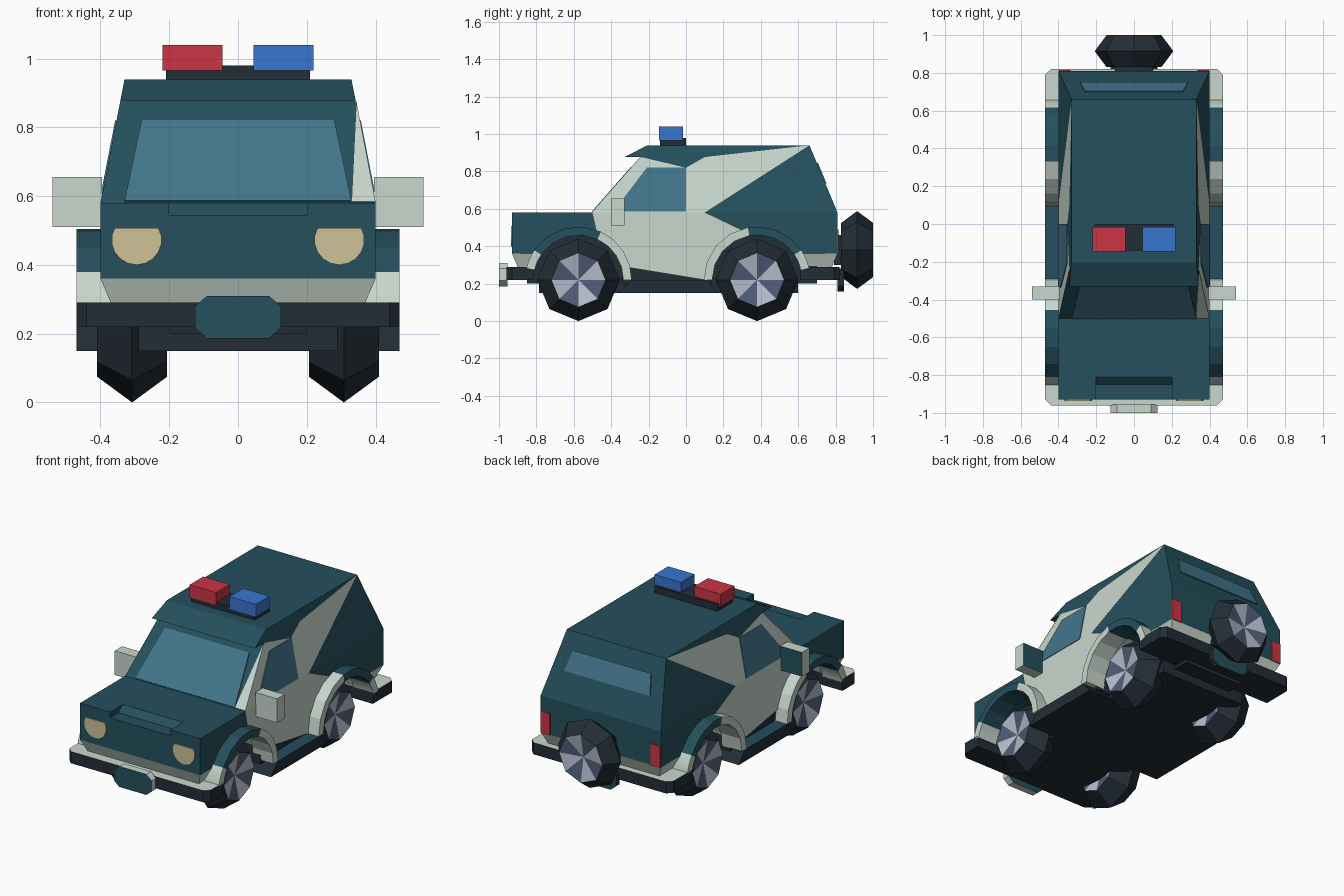
import bpy, bmesh, math
from mathutils import Vector

cube = bpy.data.objects.get("Cube")
if cube:
    bpy.data.objects.remove(cube, do_unlink=True)


def material(name, r, g, b):
    m = bpy.data.materials.new(name)
    m.use_nodes = True
    m.diffuse_color = (r, g, b, 1)
    m.node_tree.nodes["Principled BSDF"].inputs["Base Color"].default_value = (r, g, b, 1)
    return m


TEAL = material("dark teal paint", .018, .08, .11)
PALE = material("pale grey green paint", .58, .68, .61)
DARK = material("dark trim and rubber", .017, .026, .037)
GLASS = material("blue glass", .055, .18, .26)
LAMP = material("warm lamp", .62, .54, .31)
RED = material("red lens", .6, .035, .06)
BLUE = material("blue lens", .04, .18, .62)
HUB = material("light steel", .46, .51, .61)
SLATE = material("slate steel", .08, .107, .18)


def finish(name, bm, mats):
    me = bpy.data.meshes.new(name)
    bm.to_mesh(me)
    bm.free()
    for m in mats:
        me.materials.append(m)
    ob = bpy.data.objects.new(name, me)
    bpy.context.collection.objects.link(ob)
    return ob


def loft(name, a, b, mat, second=None, rule=None):
    """Solid between two matching rings; faces whose normal fits the rule get the second colour."""
    bm = bmesh.new()
    va, vb = [[bm.verts.new(p) for p in ring] for ring in (a, b)]
    bm.faces.new(va)
    bm.faces.new(vb[::-1])
    n = len(a)
    for i in range(n):
        j = (i + 1) % n
        bm.faces.new((va[j], va[i], vb[i], vb[j]))
    bmesh.ops.recalc_face_normals(bm, faces=bm.faces)
    bm.normal_update()
    if second:
        for f in bm.faces:
            f.material_index = int(rule(f.normal))
    return finish(name, bm, [mat, second] if second else [mat])


def box(name, x, y, z, mat, second=None, rule=None):
    ring = [(x[0], y[0]), (x[1], y[0]), (x[1], y[1]), (x[0], y[1])]
    return loft(name, [(*p, z[0]) for p in ring], [(*p, z[1]) for p in ring], mat, second, rule)


def plate(name, pts, out, mat, thick=.006):
    """Thin panel laid on a surface, growing along the out direction."""
    step = Vector(out).normalized() * thick
    return loft(name, [Vector(p) - step * .3 for p in pts], [Vector(p) + step for p in pts], mat)


def side_x(z):
    return .40 - max(0, z - .58) * .07 / .36


def taper_x(z):
    return .40 - (.36 - z) * .43


def across(name, pts, mat, rim=None, width=side_x):
    """Slab spanning the car from a side outline, with its own rim colour."""
    return loft(name, [(-width(z), y, z) for y, z in pts], [(width(z), y, z) for y, z in pts],
                mat, rim, lambda n: abs(n.x) < .5)


def both(name, pts, x0, x1, mat, second=None, rule=None):
    for s, side in ((1, "left"), (-1, "right")):
        loft(side + "_" + name, [(s * x0(z), y, z) for y, z in pts],
             [(s * x1(z), y, z) for y, z in pts], mat, second, rule)


def arc(cy, r, a0, a1, n=6):
    angles = [math.radians(a0 + (a1 - a0) * i / n) for i in range(n + 1)]
    return [(cy + r * math.cos(a), AXLE + r * math.sin(a)) for a in angles]


AXLE, FRONT, REAR, WELL = .22, -.575, .38, .25

# Lower body with arch openings
hood_side = arc(FRONT, WELL, 65, 146) + [(-.93, .36), (-.93, .58), (-.5, .58)]
both("hood_side", hood_side, lambda z: .2, side_x, TEAL)
hood_mid = arc(FRONT, WELL, 65, 146) + [(-.93, .36), (-.93, .545), (-.85, .545), (-.81, .58), (-.5, .58)]
across("hood_centre", hood_mid, TEAL, width=lambda z: .2)
across("front_valance", arc(FRONT, WELL, 146, 163, 2) + [(-.90, .29), (-.93, .36)], PALE, width=taper_x)
across("door_panel", [(-.5, .58), (.10, .58)] + arc(REAR, WELL, 100, 175)
       + [(.10, .22), (-.33, .29)] + arc(FRONT, WELL, 17, 65, 4), PALE)
across("rear_quarter", [(.10, .58), (.81, .58), (.81, .36)] + arc(REAR, WELL, 34, 100), TEAL)
across("rear_valance", [(.78, .29), (.81, .36)] + arc(REAR, WELL, 34, 17, 2), PALE, width=taper_x)

# Cabin
across("rear_cabin", [(.10, .58), (.81, .58), (.66, .94)], TEAL)
across("door_upper", [(-.5, .58), (.10, .58), (.66, .94), (.10, .877), (0, .82), (-.24, .877)], PALE, TEAL)
across("roof", [(-.24, .877), (0, .82), (.10, .877), (.66, .94), (-.20, .94)], TEAL)
across("visor", [(-.33, .877), (-.22, .877), (-.20, .94), (-.205, .94)], TEAL)


# Windows
def screen(x, z):
    return (x, -.5 + .26 * (z - .58) / .297, z)


def tailgate(x, z):
    return (x, .81 - .15 * (z - .58) / .36, z)


slope = (0, -.297, .26)
plate("windscreen", [screen(-.33, .583), screen(.33, .583), screen(.28, .82), screen(-.28, .82)], slope, GLASS)
plate("windscreen_pillar", [screen(.33, .582), screen(.40, .582), screen(.344, .875)], slope, PALE, .004)
plate("rear_window", [tailgate(-.285, .735), tailgate(.285, .735), tailgate(.26, .845), tailgate(-.26, .845)],
      (0, .36, .15), GLASS)
both("side_window", [(-.335, .587), (0, .587), (0, .82), (-.21, .82), (-.335, .655)],
     lambda z: side_x(z) - .004, lambda z: side_x(z) + .004, GLASS)

# Wheel arch flares
for name, cy, a0, a1, mat in (
        ("front_arch_back", FRONT, 0, 65, PALE), ("front_arch_top", FRONT, 65, 146, TEAL),
        ("front_arch_nose", FRONT, 146, 167, PALE), ("rear_arch_front", REAR, 100, 180, PALE),
        ("rear_arch_top", REAR, 34, 100, TEAL), ("rear_arch_tail", REAR, 13, 34, PALE)):
    both(name, arc(cy, .285, a0, a1, 4) + arc(cy, .24, a1, a0, 4), lambda z: .34, lambda z: .47, mat)

# Chassis, sills and running boards
box("chassis", (-.29, .29), (-.785, .6), (.15, .23), DARK)
box("inner_wells", (-.2, .2), (-.85, .7), (.2, .5), DARK)
box("sill", (-.39, .39), (-.34, .14), (.2, .3), DARK)
both("running_board", [(-.36, .15), (.17, .15), (.11, .22), (-.29, .22)],
     lambda z: .28, lambda z: .47, DARK, TEAL, lambda n: n.z > .9)

# Bumpers with painted tops
for name, tip, inner, d in (("front_bumper", -.96, -.815, .03), ("rear_bumper", .82, .61, -.03)):
    ring = [(-.44, tip), (.44, tip), (.47, tip + d), (.47, inner), (-.47, inner), (-.47, tip + d)]
    loft(name, [(*p, .22) for p in ring], [(*p, .29) for p in ring], DARK, PALE, lambda n: n.z > .9)


# Eight-sided licence panels
def panel(name, y0, y1, zc, rim):
    ring = [(-.125, -.032), (-.09, -.062), (.09, -.062), (.125, -.032),
            (.125, .032), (.09, .062), (-.09, .062), (-.125, .032)]
    loft(name, [(x, y0, zc + z) for x, z in ring], [(x, y1, zc + z) for x, z in ring],
         TEAL, rim, lambda n: abs(n.y) < .5)


panel("front_panel", -1, -.955, .248, PALE)
panel("rear_panel", .81, .845, .22, DARK)

# Lamps and mirrors
for s, side in ((1, "left"), (-1, "right")):
    disc = [(s * .295 + .073 * math.cos(a), -.93, min(.473 + .073 * math.sin(a), .508))
            for a in [math.radians(i * 20 + 30) for i in range(18)]
            if math.sin(a) < .5 or abs(math.cos(a)) > .85]
    plate(side + "_headlight", disc, (0, -1, 0), LAMP)
    plate(side + "_tail_light", [(s * x, .81, z) for x, z in ((.335, .36), (.398, .36), (.398, .49), (.335, .49))],
          (0, 1, 0), RED)
    box(side + "_mirror", sorted((s * .395, s * .54)), (-.40, -.33), (.51, .655),
        PALE, TEAL, lambda n: n.y > .9)
    box(side + "_beacon", sorted((s * .045, s * .22)), (-.145, -.015), (.965, 1.04), BLUE if s > 0 else RED)
box("beacon_bar", (-.21, .21), (-.14, 0), (.935, .98), DARK)


# Wheels: ridged tyre with dished, two-tone hubs
def wheel(name, centre, axis, tyre_r, hub_r, half):
    bm = bmesh.new()
    c, u, up = Vector(centre), Vector(axis), Vector((0, 0, 1))
    v = u.cross(up)
    rings = [[bm.verts.new(c + u * off + (v * math.sin(k * math.pi / 4) + up * math.cos(k * math.pi / 4)) * r)
              for k in range(8)] for off, r in ((-half, hub_r), (0, tyre_r), (half, hub_r))]
    for k in range(8):
        j = (k + 1) % 8
        for a, b in zip(rings, rings[1:]):
            bm.faces.new((a[k], a[j], b[j], b[k]))
    for ring, off in ((rings[0], -half), (rings[2], half)):
        mid = bm.verts.new(c + u * off * .7)
        for k in range(8):
            f = bm.faces.new((ring[k], ring[(k + 1) % 8], mid))
            f.material_index = 1 + k % 2
    bmesh.ops.recalc_face_normals(bm, faces=bm.faces)
    finish(name, bm, [DARK, HUB, SLATE])


for s, side in ((1, "left"), (-1, "right")):
    for y, end in ((FRONT, "front"), (REAR, "rear")):
        wheel(f"{end}_{side}_wheel", (s * .308, y, AXLE), (s, 0, 0), .22, .145, .102)
wheel("spare_wheel", (0, .915, .38), (0, 1, 0), .208, .145, .085)
box("spare_mount", (-.1, .1), (.79, .86), (.3, .46), DARK)
